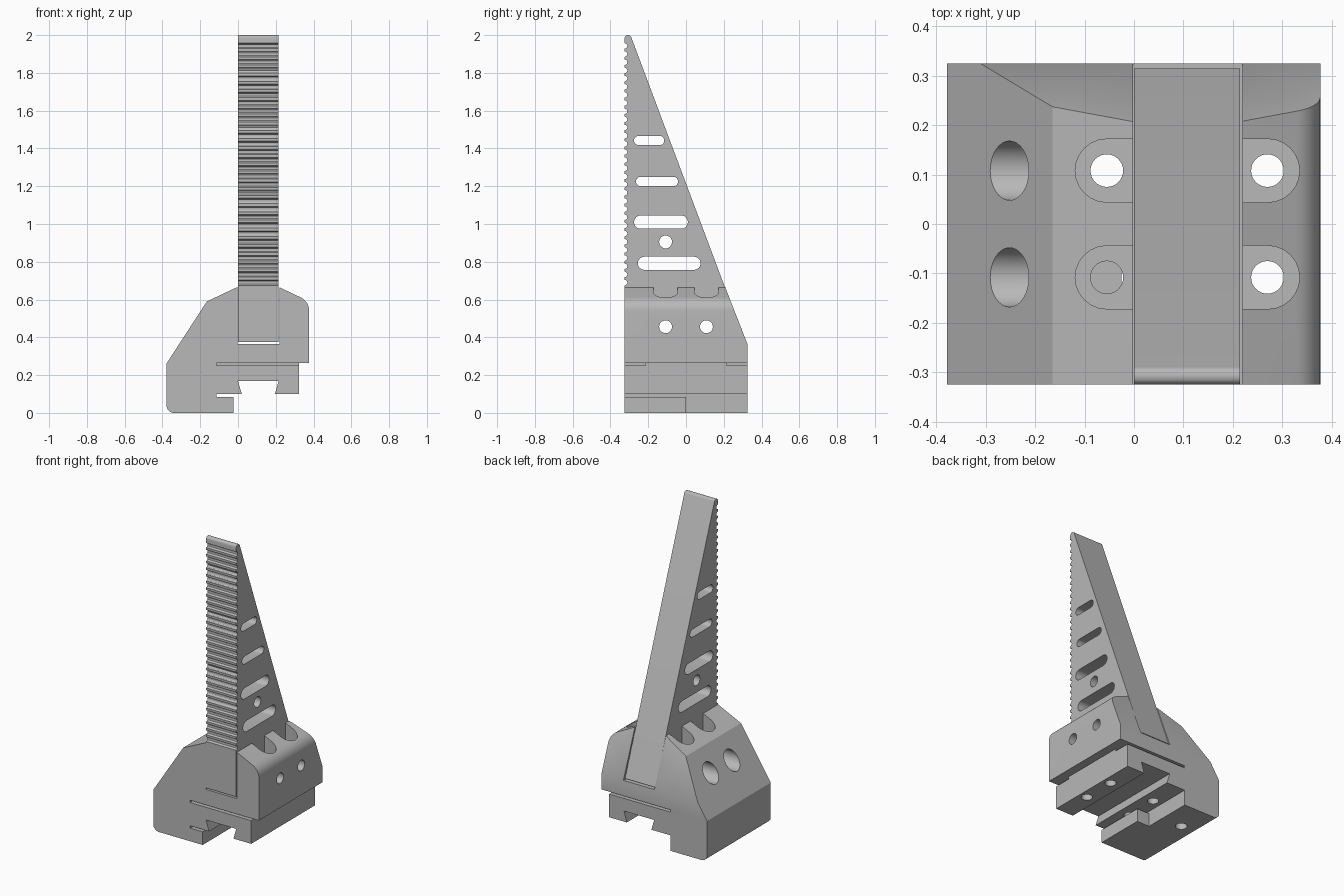
import bpy, bmesh
from math import pi, sin, cos, tan
from mathutils import Vector

if "Cube" in bpy.data.objects:
    bpy.data.objects.remove(bpy.data.objects["Cube"], do_unlink=True)

grey = bpy.data.materials.new("plain grey")
grey.use_nodes = True
colour = (0.48, 0.48, 0.48, 1)
grey.diffuse_color = colour
grey.node_tree.nodes["Principled BSDF"].inputs["Base Color"].default_value = colour

# Axis layouts: (u, v) profile swept along the named axis
PLACE = {"x": lambda u, v, w: (w, u, v),
         "y": lambda u, v, w: (u, w, v),
         "z": lambda u, v, w: (u, v, w)}


def prism(name, pts, axis, lo, hi):
    bm = bmesh.new()
    face = bm.faces.new([bm.verts.new(PLACE[axis](u, v, lo)) for u, v in pts])
    ext = bmesh.ops.extrude_face_region(bm, geom=[face])["geom"]
    shift = Vector(PLACE[axis](0, 0, hi - lo))
    bmesh.ops.translate(bm, vec=shift, verts=[g for g in ext if isinstance(g, bmesh.types.BMVert)])
    bmesh.ops.recalc_face_normals(bm, faces=bm.faces)
    mesh = bpy.data.meshes.new(name)
    bm.to_mesh(mesh)
    bm.free()
    mesh.materials.append(grey)
    obj = bpy.data.objects.new(name, mesh)
    bpy.context.collection.objects.link(obj)
    return obj


def rect(u0, u1, v0, v1):
    return [(u0, v0), (u1, v0), (u1, v1), (u0, v1)]


def arc(u, v, r, a0, a1, n):
    return [(u + r * cos(a0 + (a1 - a0) * i / n), v + r * sin(a0 + (a1 - a0) * i / n))
            for i in range(n + 1)]


def circle(u, v, r):
    return arc(u, v, r, 0, 2 * pi, 32)[:-1]


def slot(u0, u1, v, r):
    return arc(u1 - r, v, r, -pi / 2, pi / 2, 12) + arc(u0 + r, v, r, pi / 2, 1.5 * pi, 12)


def fillet(prev, corner, after, r, n=8):
    # Round one profile corner with a tangent arc
    c = Vector(corner)
    d0, d1 = (Vector(prev) - c).normalized(), (Vector(after) - c).normalized()
    half = d0.angle(d1) / 2
    centre = c + (d0 + d1).normalized() * (r / sin(half))
    p0, p1 = c + d0 * (r / tan(half)) - centre, c + d1 * (r / tan(half)) - centre
    span = p0.angle(p1)
    return [tuple(centre + (p0 * sin((1 - i / n) * span) + p1 * sin(i / n * span)) / sin(span))
            for i in range(n + 1)]


def cut(obj, cutters):
    for c in cutters:
        c.hide_render = True
        mod = obj.modifiers.new("cut", "BOOLEAN")
        mod.operation, mod.solver, mod.object = "DIFFERENCE", "EXACT", c
        bpy.context.view_layer.objects.active = obj
        bpy.ops.object.modifier_apply(modifier=mod.name)
        bpy.data.objects.remove(c, do_unlink=True)


def smooth(obj):
    bpy.ops.object.select_all(action="DESELECT")
    obj.select_set(True)
    bpy.context.view_layer.objects.active = obj
    bpy.ops.object.shade_smooth_by_angle(angle=pi / 6)


D = 0.325      # half depth
HOLE_Y = 0.108
SIDES = (-HOLE_Y, HOLE_Y)
SCREW_X = (-0.055, 0.27)

# Clamp body with rounded shoulder and foot
ridge, shoulder, under = (0.215, 0.667), (0.377, 0.59), (0.377, 0.265)
heel, toe, slope_low = (-0.115, 0), (-0.378, 0), (-0.378, 0.262)
profile = ([(-0.115, 0.265), heel] + fillet(heel, toe, slope_low, 0.04)
           + [slope_low, (-0.165, 0.59), (-0.002, 0.667), ridge]
           + fillet(ridge, shoulder, under, 0.08) + [under])
body = prism("clamp_body", profile, "y", -D, D)
cutters = [
    prism("back_slope_cutter", [(0.325, 0.365), (0.169, 0.765), (0.5, 0.765), (0.5, 0.365)], "x", -1, 1),
    prism("fin_slot_cutter", rect(-0.002, 0.22, 0.365, 1), "y", -1, 1)]
for y in SIDES:
    cutters += [
        prism("left_pocket_cutter", slot(0.1, 0.335, y, 0.064), "z", 0.55, 1),
        prism("right_pocket_cutter", slot(-0.119, 0.1, y, 0.064), "z", 0.55, 1),
        prism("cross_hole_cutter", circle(y, 0.456, 0.034), "x", -1, 1),
        prism("counterbore_cutter", circle(y, 0.456, 0.06), "x", -1, -0.1)]
    cutters += [prism("screw_hole_cutter", circle(x, y, 0.033), "z", 0.2, 0.7) for x in SCREW_X]
cutters.append(prism("foot_hole_cutter", circle(-0.26, 0.12, 0.035), "z", -0.1, 0.15))
cut(body, cutters)
smooth(body)

# Lip under the front half of the foot
lip = prism("foot_lip", rect(-0.115, -0.025, 0, 0.085), "y", -D, 0)

# Lower jaw block with dovetail groove, and its locating key
jaw = prism("lower_jaw", [(-0.115, 0.1), (0.02, 0.1), (0.0, 0.168), (0.215, 0.168), (0.195, 0.1),
                          (0.322, 0.1), (0.322, 0.25), (-0.115, 0.25)], "y", -D, D)
key = prism("jaw_key", rect(-0.115, 0.322, 0.25, 0.265), "y", -0.215, 0.215)
for part in (jaw, key):
    cut(part, [prism("screw_hole_cutter", circle(x, y, 0.033), "z", 0, 0.4)
               for x in SCREW_X for y in SIDES])
    smooth(part)

# Tapered fin with scalloped front edge and rounded tip
tip, crest, tail = (-D, 2.0), (-0.294, 2.0), (0.315, 0.375)
notches = []
for i in range(30):
    notches += arc(-D, 0.69 + i * 0.0432, 0.0145, -pi / 2, pi / 2, 6)
front = (-D, 0.375)
fin = prism("toothed_fin", [tail, front] + notches + fillet(front, tip, crest, 0.016, 5)
            + fillet(tip, crest, tail, 0.018, 5), "x", 0, 0.215)
windows = [(-0.275, -0.115, 1.442, 0.025), (-0.265, -0.042, 1.225, 0.025),
           (-0.275, 0.01, 1.01, 0.035), (-0.255, 0.077, 0.792, 0.035)]
cutters = [prism("window_cutter", slot(*w), "x", -1, 1) for w in windows]
cutters.append(prism("pin_hole_cutter", circle(-HOLE_Y, 0.905, 0.034), "x", -1, 1))
cutters += [prism("cross_hole_cutter", circle(y, 0.456, 0.034), "x", -1, 1) for y in SIDES]
cut(fin, cutters)
smooth(fin)
